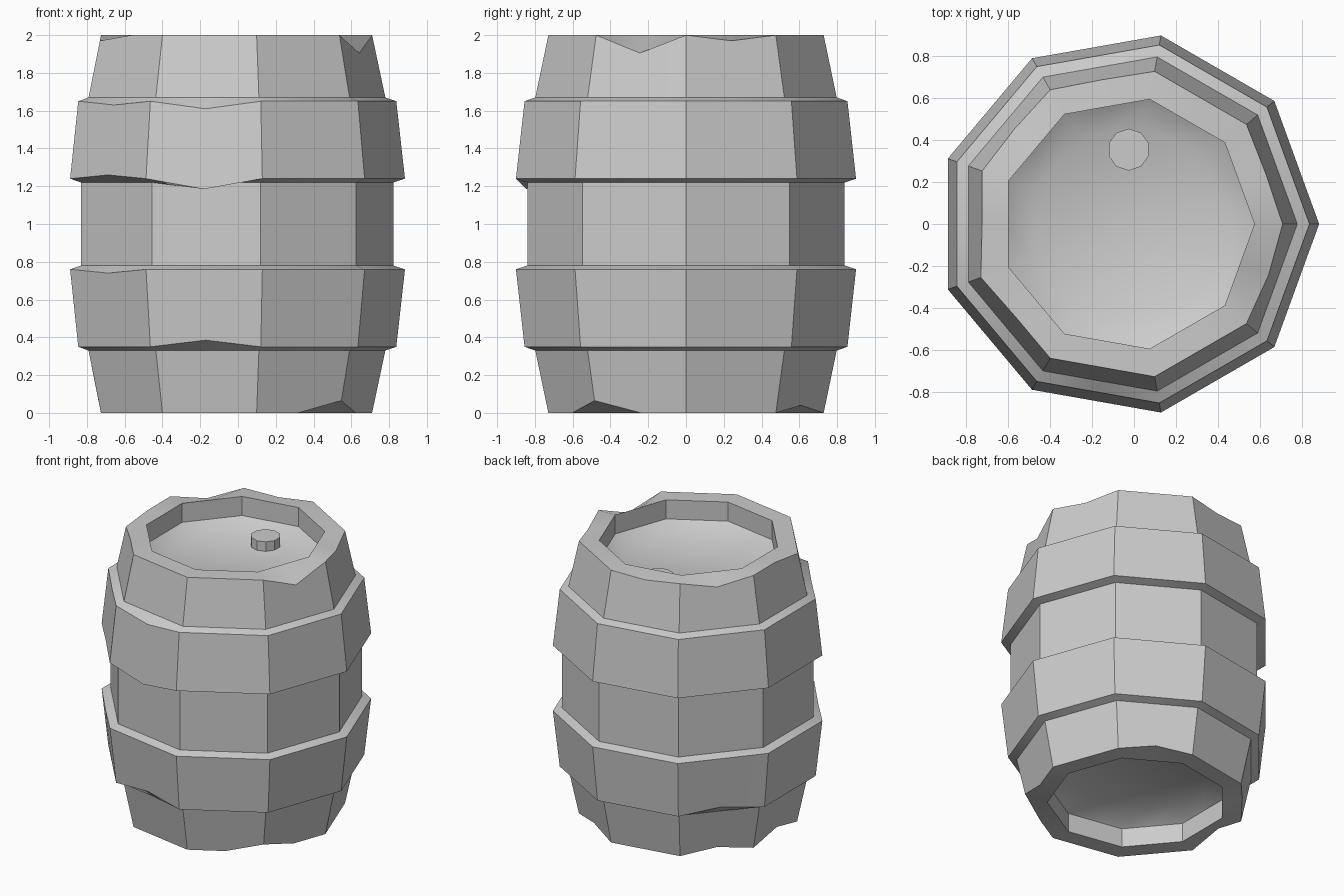
import bpy, bmesh
from math import cos, sin, radians

if "Cube" in bpy.data.objects:
    bpy.data.objects.remove(bpy.data.objects["Cube"])

CX = -0.03          # the nine-sided axis sits slightly off the bounding-box centre
SIDES = 18          # nine staves, each with a mid point for the chips

# (radius, z, {angle: chip in z}) from the underside to the lid
profile = [
    (0.48, 0.21, {}), (0.605, 0.14, {}), (0.605, 0.0, {}),
    (0.74, 0.0, {320: 0.065, 60: 0.04, 140: 0.04, 180: 0.06}),
    (0.81, 0.33, {}),
    (0.868, 0.35, {260: 0.035, 140: 0.035}),
    (0.914, 0.76, {220: -0.02}),
    (0.853, 0.78, {}), (0.853, 1.22, {}),
    (0.914, 1.24, {260: -0.055, 220: 0.02}),
    (0.868, 1.65, {260: -0.04, 220: -0.02}),
    (0.81, 1.67, {}),
    (0.74, 2.0, {340: -0.095, 20: -0.03, 200: -0.03, 140: -0.05, 100: -0.02}),
    (0.605, 2.0, {}), (0.605, 1.86, {}), (0.48, 1.79, {}),
]


def finish(bm, name, angle):
    bmesh.ops.recalc_face_normals(bm, faces=bm.faces)
    mesh = bpy.data.meshes.new(name)
    bm.to_mesh(mesh)
    bm.free()
    ob = bpy.data.objects.new(name, mesh)
    bpy.context.collection.objects.link(ob)
    bpy.ops.object.select_all(action='DESELECT')
    ob.select_set(True)
    bpy.context.view_layer.objects.active = ob
    bpy.ops.object.shade_smooth_by_angle(angle=radians(angle))
    return ob


# Barrel body: staves, raised bands, chipped rims and recessed ends
bm = bmesh.new()
rings = []
for r, z, chips in profile:
    ring = []
    for i in range(SIDES):
        a = i * 20
        dz = chips.get(a, 0)
        rr = r * (cos(radians(20)) if i % 2 else 1)
        if r == 0.74:               # rim chips slide along the stave
            rr += 0.21 * abs(dz)
        ring.append(bm.verts.new((CX + rr * cos(radians(a)), rr * sin(radians(a)), z + dz)))
    rings.append(ring)
for lo, hi in zip(rings, rings[1:]):
    for i in range(SIDES):
        j = (i + 1) % SIDES
        bm.faces.new((lo[i], lo[j], hi[j], hi[i]))
bm.faces.new(rings[0])
bm.faces.new(rings[-1])
finish(bm, "barrel_body", 32)

# Bung: small plug on the lid
bm = bmesh.new()
bmesh.ops.create_cone(bm, cap_ends=True, segments=10, radius1=0.1, radius2=0.1, depth=0.08)
bmesh.ops.translate(bm, verts=bm.verts, vec=(CX + 0.005, 0.355, 1.82))
finish(bm, "bung", 30)
